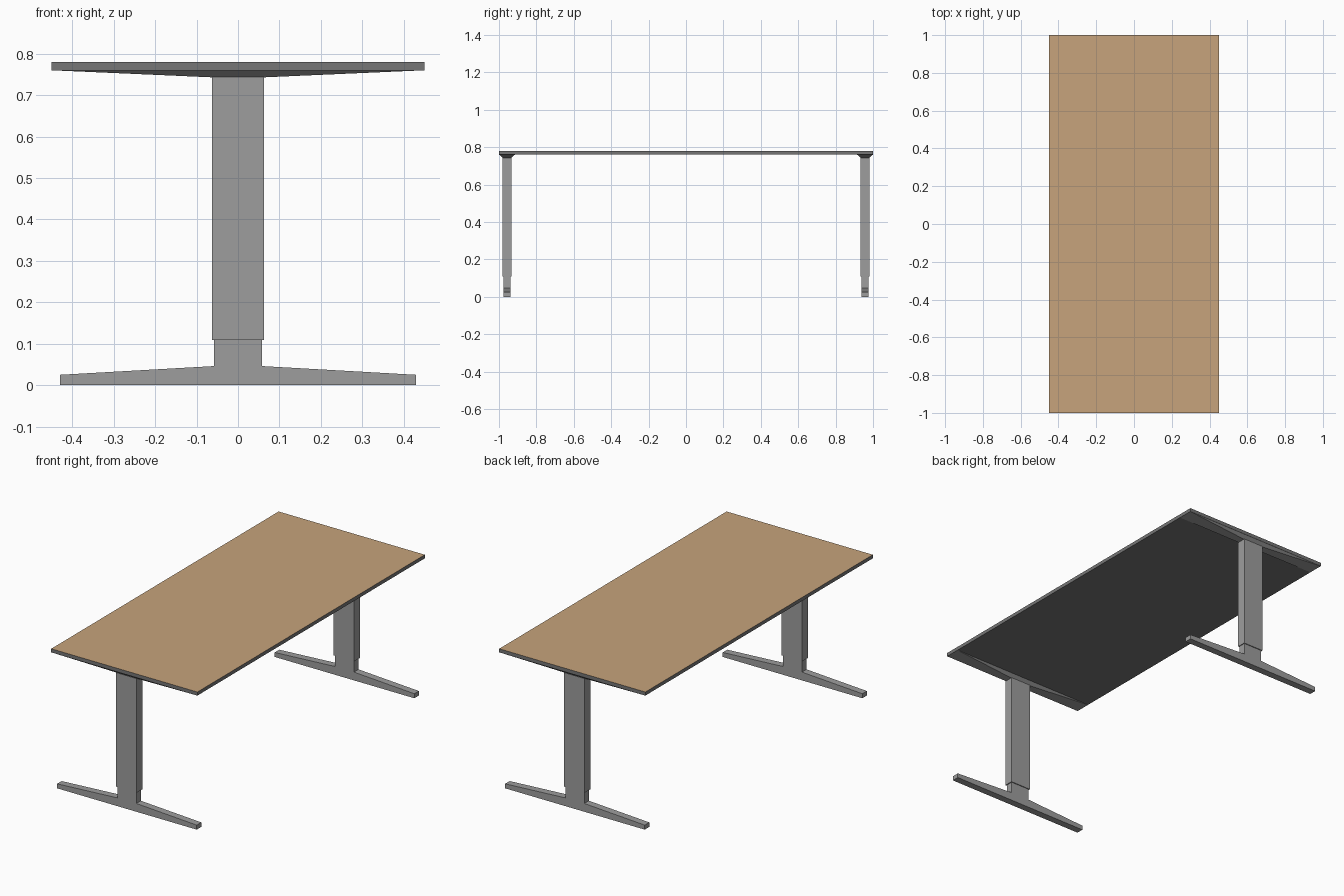
import bpy, bmesh

if "Cube" in bpy.data.objects:
    bpy.data.objects.remove(bpy.data.objects["Cube"])

def material(name, rgb):
    m = bpy.data.materials.new(name)
    m.diffuse_color = (*rgb, 1)
    m.use_nodes = True
    m.node_tree.nodes["Principled BSDF"].inputs["Base Color"].default_value = m.diffuse_color
    return m

WOOD = material("light wood", (0.57, 0.37, 0.20))
EDGE = material("dark grey", (0.18, 0.18, 0.18))
METAL = material("metal grey", (0.34, 0.34, 0.34))

def finish(bm, name, *mats):
    bmesh.ops.recalc_face_normals(bm, faces=bm.faces)
    mesh = bpy.data.meshes.new(name)
    bm.to_mesh(mesh)
    bm.free()
    for m in mats:
        mesh.materials.append(m)
    ob = bpy.data.objects.new(name, mesh)
    bpy.context.collection.objects.link(ob)
    return ob

def frustum(cy, z0, half0, z1, half1):
    """Box centred on x=0, y=cy with separate bottom and top half sizes."""
    bm = bmesh.new()
    rings = []
    for z, (hx, hy) in ((z0, half0), (z1, half1)):
        rings.append([bm.verts.new((sx * hx, cy + sy * hy, z))
                      for sx, sy in ((-1, -1), (1, -1), (1, 1), (-1, 1))])
    lo, hi = rings
    bm.faces.new(lo)
    bm.faces.new(hi)
    for i in range(4):
        j = (i + 1) % 4
        bm.faces.new((lo[i], lo[j], hi[j], hi[i]))
    return bm

# tabletop: wood on the upper face, grey edges and underside
top = finish(frustum(0, 0.76, (0.45, 1), 0.78, (0.45, 1)), "tabletop", EDGE, WOOD)
for p in top.data.polygons:
    p.material_index = int(p.normal.z > 0.5)

# foot and inner column outline (right half, mirrored to the left)
half = [(0.43, 0), (0.43, 0.025), (0.058, 0.046), (0.058, 0.11)]
outline = half + [(-x, z) for x, z in reversed(half)]

for side, label in ((-1, "front"), (1, "back")):
    cy = side * 0.957
    # tapered bracket under the top
    finish(frustum(cy, 0.743, (0.062, 0.022), 0.76, (0.449, 0.0425)),
           label + "_top_bracket", METAL)
    # outer column sleeve
    finish(frustum(cy, 0.109, (0.063, 0.025), 0.744, (0.063, 0.025)),
           label + "_column", METAL)
    # T-shaped foot
    bm = bmesh.new()
    face = bm.faces.new([bm.verts.new((x, cy - 0.02, z)) for x, z in outline])
    ext = bmesh.ops.extrude_face_region(bm, geom=[face])
    moved = [v for v in ext["geom"] if isinstance(v, bmesh.types.BMVert)]
    bmesh.ops.translate(bm, vec=(0, 0.04, 0), verts=moved)
    finish(bm, label + "_foot", METAL)
